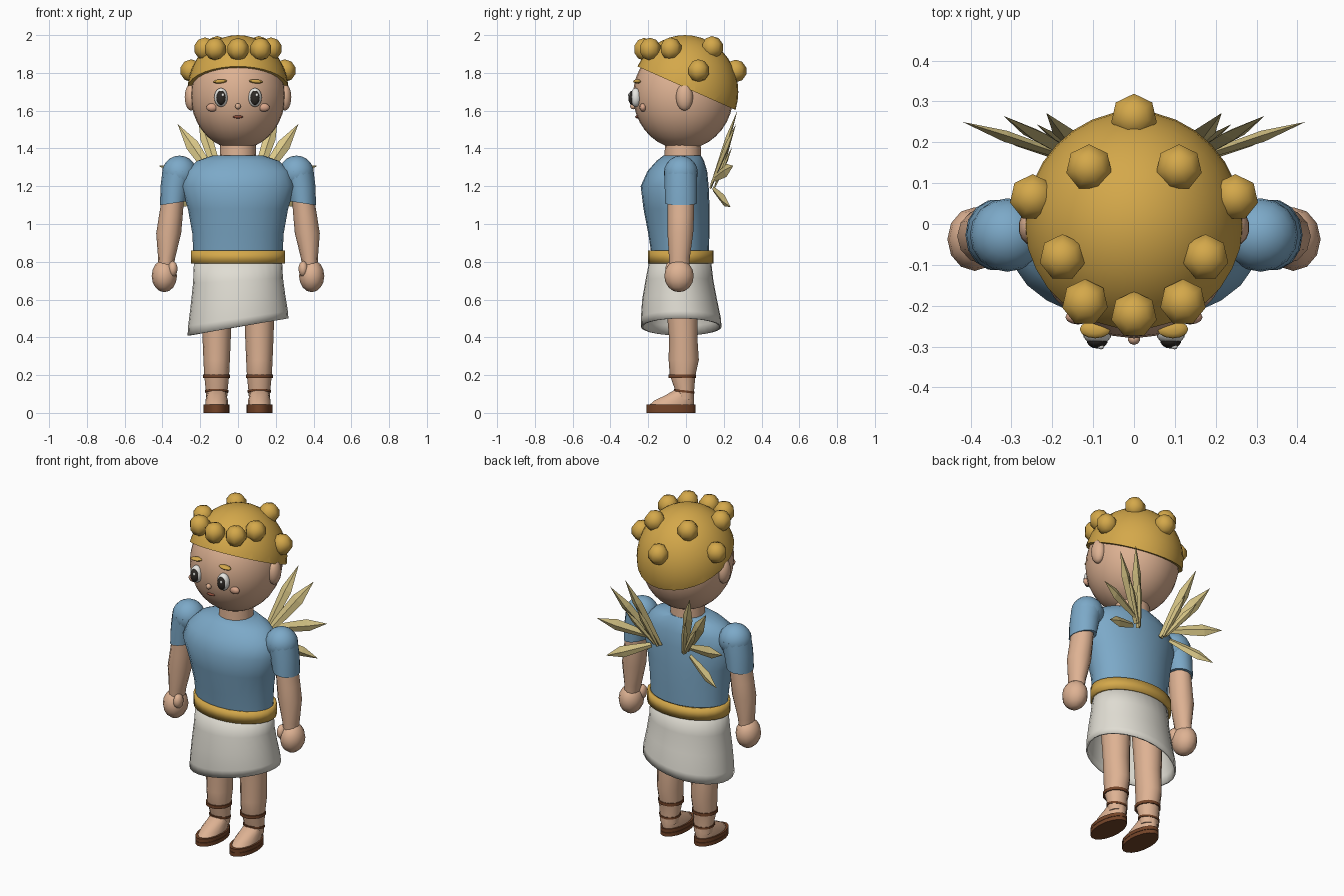
import bpy, bmesh, math
from mathutils import Vector, Matrix

if "Cube" in bpy.data.objects:
    bpy.data.objects.remove(bpy.data.objects["Cube"])


def material(name, r, g, b):
    lin = [((c / 255 + 0.055) / 1.055) ** 2.4 for c in (r, g, b)]
    m = bpy.data.materials.new(name)
    m.diffuse_color = (*lin, 1)
    m.use_nodes = True
    m.node_tree.nodes["Principled BSDF"].inputs["Base Color"].default_value = m.diffuse_color
    return m


SKIN = material("skin", 222, 178, 147)
BLUSH = material("blush", 218, 166, 138)
BLUE = material("blue cloth", 124, 169, 200)
GOLD = material("gold", 212, 168, 74)
CREAM = material("cream cloth", 224, 221, 211)
BROWN = material("brown leather", 116, 68, 40)
FEATHER = material("pale gold feather", 218, 200, 136)
WHITE = material("eye white", 240, 239, 234)
DARK = material("eye dark", 46, 42, 38)
MOUTH = material("mouth red", 140, 76, 58)


def finish(bm, name, mat, angle=40):
    bmesh.ops.recalc_face_normals(bm, faces=bm.faces[:])
    me = bpy.data.meshes.new(name)
    bm.to_mesh(me)
    bm.free()
    me.materials.append(mat)
    ob = bpy.data.objects.new(name, me)
    bpy.context.collection.objects.link(ob)
    if angle:
        bpy.ops.object.select_all(action='DESELECT')
        ob.select_set(True)
        bpy.context.view_layer.objects.active = ob
        bpy.ops.object.shade_smooth_by_angle(angle=math.radians(angle))
    return ob


def ball(name, mat, loc, size, seg=16, rings=10, angle=60, tilt=0):
    bm = bmesh.new()
    bmesh.ops.create_uvsphere(bm, u_segments=seg, v_segments=rings, radius=1)
    bm.transform(Matrix.Translation(loc) @ Matrix.Rotation(tilt, 4, 'Y') @ Matrix.Diagonal((*size, 1)))
    return finish(bm, name, mat, angle)


def loft(name, mat, sections, n=16, caps=True, hem=None, angle=50):
    """Stack elliptical rings given as (z, cx, cy, rx, ry)."""
    bm = bmesh.new()
    rings = []
    for z, cx, cy, rx, ry in sections:
        ring = []
        for i in range(n):
            a = 2 * math.pi * i / n
            p = Vector((cx + rx * math.cos(a), cy + ry * math.sin(a), z))
            if hem:
                p.z += hem(p)
            ring.append(bm.verts.new(p))
        rings.append(ring)
    for a, b in zip(rings, rings[1:]):
        for i in range(n):
            j = (i + 1) % n
            bm.faces.new((a[i], a[j], b[j], b[i]))
    if caps:
        bm.faces.new(rings[0])
        bm.faces.new(rings[-1])
    return finish(bm, name, mat, angle)


def feather(name, base, tip, width):
    """Flat diamond-section blade that ends in a point."""
    base, tip = Vector(base), Vector(tip)
    d = tip - base
    side = d.cross(Vector((0, 1, 0))).normalized()
    up = side.cross(d).normalized()
    bm = bmesh.new()
    rings = []
    for t, w in ((0, 0.45), (0.35, 0.8), (0.65, 1)):
        c = base + d * t
        rings.append([bm.verts.new(c + v * w * width / 2) for v in (side, up * 0.4, -side, -up * 0.4)])
    end = bm.verts.new(tip)
    for a, b in zip(rings, rings[1:]):
        for i in range(4):
            bm.faces.new((a[i], a[i - 1], b[i - 1], b[i]))
    for i in range(4):
        bm.faces.new((rings[-1][i], rings[-1][i - 1], end))
    bm.faces.new(rings[0])
    finish(bm, name, FEATHER, 0)


# Head and neck
ball("head", SKIN, (0, -0.015, 1.68), (0.25, 0.265, 0.285), 28, 18)
loft("neck", SKIN, [(1.3, 0, -0.017, 0.1, 0.1), (1.37, 0, -0.017, 0.096, 0.096),
                    (1.46, 0, -0.017, 0.094, 0.094)])

# Hair cap, cut by a plane that slopes down to the back
bm = bmesh.new()
bmesh.ops.create_uvsphere(bm, u_segments=32, v_segments=20, radius=1)
bm.transform(Matrix.Translation((0, -0.005, 1.70)) @ Matrix.Diagonal((0.268, 0.282, 0.3, 1)))
cut = bmesh.ops.bisect_plane(bm, geom=bm.verts[:] + bm.edges[:] + bm.faces[:],
                             plane_co=(0, -0.27, 1.84), plane_no=(0, 0.24, 0.54), clear_inner=True)
bmesh.ops.holes_fill(bm, edges=[e for e in bm.edges if e.is_boundary], sides=0)
finish(bm, "hair_cap", GOLD)

# Curls: centre ones, then mirrored pairs
curls = [(0, 0.262, 1.81), (0, -0.222, 1.925)]
for x, y, z in ((0.11, 0.138, 1.935), (0.248, 0.065, 1.812), (0.175, -0.082, 1.928), (0.12, -0.192, 1.926)):
    curls += [(x, y, z), (-x, y, z)]
for c in curls:
    ball("hair_curl", GOLD, c, (0.06, 0.06, 0.06), 7, 5)

# Nose and mouth
ball("nose", SKIN, (0, -0.28, 1.623), (0.016, 0.016, 0.016), 10, 6)
ball("mouth", MOUTH, (0, -0.257, 1.567), (0.027, 0.012, 0.008), 12, 6)

# Tunic
loft("tunic", BLUE, [(0.82, 0, -0.03, 0.235, 0.15), (0.95, 0, -0.038, 0.242, 0.162),
                     (1.08, 0, -0.05, 0.265, 0.175), (1.2, 0, -0.06, 0.302, 0.18),
                     (1.28, 0, -0.046, 0.278, 0.158), (1.335, 0, -0.03, 0.215, 0.125),
                     (1.362, 0, -0.02, 0.135, 0.1)], 24)

# Skirt with a slanted hem, open below
skirt = loft("skirt", CREAM, [(0.83, 0, -0.03, 0.232, 0.16), (0.7, 0, -0.035, 0.238, 0.18),
                              (0.6, 0, -0.034, 0.25, 0.198), (0.5, 0, -0.027, 0.264, 0.212),
                              (0.455, 0, -0.025, 0.267, 0.213)], 28, caps=False,
             hem=lambda p: 0.17 * p.x * (0.83 - p.z) / 0.375)
sol = skirt.modifiers.new("thickness", 'SOLIDIFY')
sol.thickness = 0.01

# Belt: open band with thickness
belt = loft("belt", GOLD, [(0.79, 0, -0.027, 0.25, 0.173), (0.86, 0, -0.027, 0.25, 0.173)], 28, caps=False)
sol = belt.modifiers.new("thickness", 'SOLIDIFY')
sol.thickness = 0.018

for s, side in ((1, "left"), (-1, "right")):
    # Face details
    ball(side + "_ear", SKIN, (s * 0.248, -0.008, 1.672), (0.035, 0.045, 0.072), 14, 10)
    ball(side + "_eye", WHITE, (s * 0.09, -0.266, 1.67), (0.036, 0.03, 0.05), 16, 10)
    ball(side + "_pupil", DARK, (s * 0.09, -0.285, 1.668), (0.026, 0.02, 0.038), 14, 8)
    ball(side + "_eye_glint", WHITE, (s * 0.09 + 0.009, -0.301, 1.683), (0.008, 0.006, 0.009), 8, 6)
    ball(side + "_brow", GOLD, (s * 0.095, -0.258, 1.755), (0.038, 0.022, 0.011), 12, 6, tilt=s * 0.08)
    ball(side + "_cheek", BLUSH, (s * 0.137, -0.228, 1.617), (0.031, 0.018, 0.022), 12, 8)

    # Arm, sleeve and hand
    ball(side + "_shoulder", BLUE, (s * 0.31, -0.027, 1.27), (0.092, 0.09, 0.092), 16, 10)
    loft(side + "_sleeve", BLUE, [(1.11, s * 0.343, -0.027, 0.07, 0.086), (1.2, s * 0.332, -0.027, 0.078, 0.088),
                                  (1.28, s * 0.312, -0.027, 0.088, 0.088)], 14,
         hem=lambda p: -s * 0.15 * (s * 0.343 - p.x) * -1 if p.z < 1.15 else 0)
    loft(side + "_arm", SKIN, [(0.76, s * 0.382, -0.035, 0.04, 0.052), (0.82, s * 0.378, -0.035, 0.045, 0.055),
                               (0.95, s * 0.367, -0.03, 0.066, 0.068), (1.04, s * 0.356, -0.028, 0.063, 0.07),
                               (1.15, s * 0.343, -0.027, 0.058, 0.072)], 12)
    ball(side + "_hand", SKIN, (s * 0.39, -0.037, 0.725), (0.067, 0.078, 0.086), 12, 8)
    ball(side + "_thumb", SKIN, (s * 0.345, -0.075, 0.762), (0.026, 0.034, 0.042), 10, 7)

    # Leg, foot and sandal
    x = s * 0.113
    loft(side + "_leg", SKIN, [(0.07, x, -0.005, 0.055, 0.047), (0.12, x, -0.007, 0.058, 0.05),
                               (0.2, x, -0.018, 0.066, 0.068), (0.28, x, -0.012, 0.07, 0.08),
                               (0.4, x, -0.015, 0.075, 0.075), (0.55, x, -0.02, 0.08, 0.083),
                               (0.76, x, -0.025, 0.09, 0.095)], 12)
    loft(side + "_foot", SKIN, [(0.04, x, -0.078, 0.06, 0.122), (0.065, x, -0.062, 0.06, 0.108),
                                (0.095, x, -0.032, 0.052, 0.076), (0.125, x, -0.008, 0.045, 0.048)], 14)
    for z0, z1 in ((0, 0.022), (0.024, 0.045)):
        loft(side + "_sandal_sole", BROWN, [(z0, x, -0.08, 0.069, 0.132), (z1, x, -0.08, 0.069, 0.132)], 18)
    loft(side + "_shin_strap", BROWN, [(0.185, x, -0.02, 0.071, 0.074), (0.203, x, -0.02, 0.071, 0.074)], 14)
    loft(side + "_ankle_strap", BROWN, [(0.108, x, -0.01, 0.062, 0.056), (0.12, x, -0.01, 0.062, 0.056)], 14,
         hem=lambda p: -0.12 * (p.y + 0.01))

    # Wing: four long feathers and two short overlays
    for part, base, tip, w in (("upper", (0.08, 0.13, 1.19), (0.215, 0.272, 1.6), 0.065),
                               ("outer", (0.1, 0.135, 1.21), (0.32, 0.265, 1.53), 0.07),
                               ("side", (0.12, 0.15, 1.24), (0.42, 0.25, 1.308), 0.07),
                               ("lower", (0.13, 0.145, 1.185), (0.37, 0.235, 1.09), 0.065),
                               ("inner_cover", (0.085, 0.15, 1.19), (0.165, 0.24, 1.44), 0.04),
                               ("outer_cover", (0.1, 0.155, 1.2), (0.24, 0.245, 1.41), 0.04)):
        feather(f"{side}_wing_{part}_feather", (s * base[0], *base[1:]), (s * tip[0], *tip[1:]), w)
